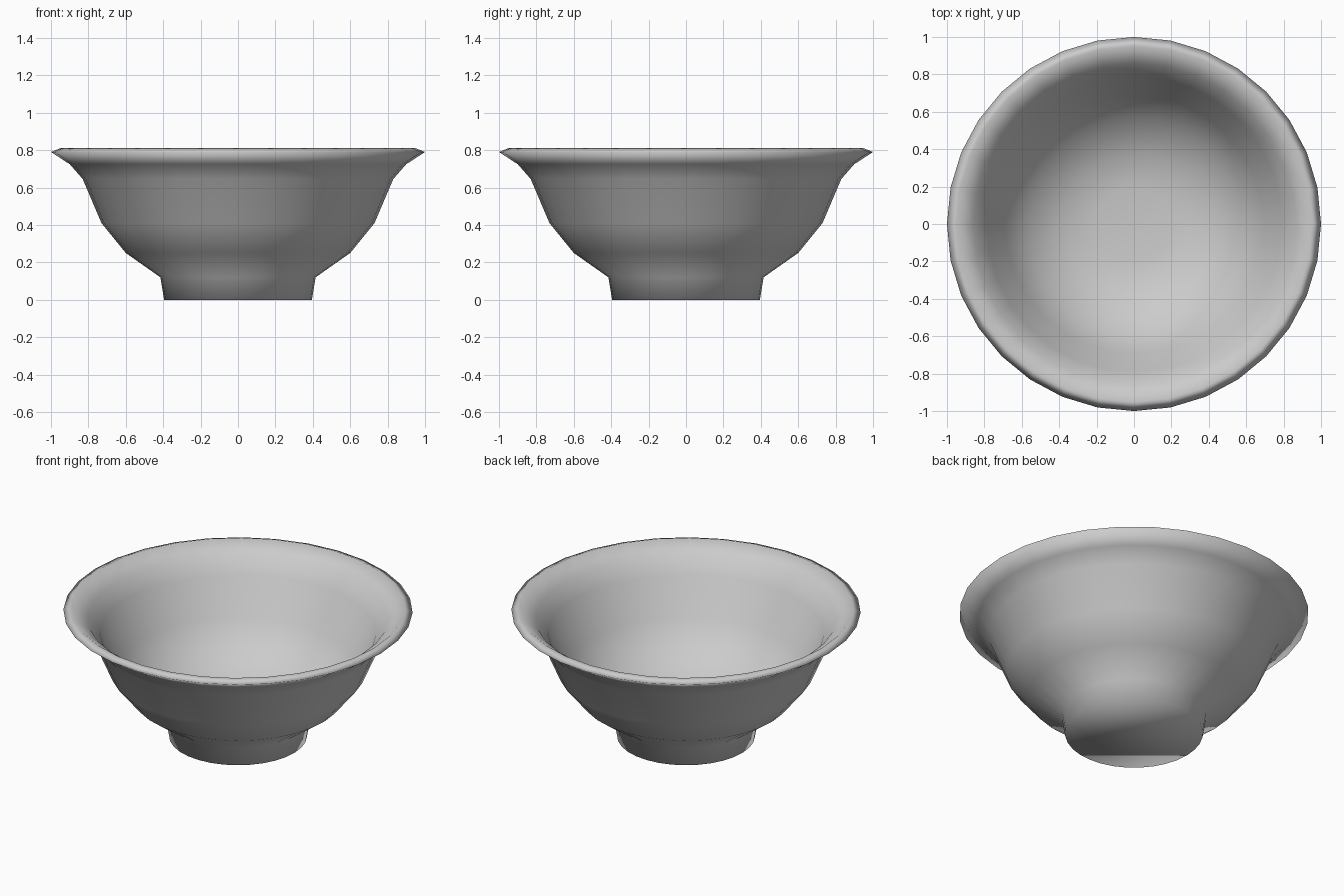
import bpy
import bmesh
from math import cos, sin, tau

cube = bpy.data.objects.get("Cube")
if cube:
    bpy.data.objects.remove(cube, do_unlink=True)

SIDES = 32

# Single clay colour
clay = bpy.data.materials.new("grey_clay")
clay.use_nodes = True
colour = (0.6, 0.6, 0.6, 1)
clay.diffuse_color = colour
clay.node_tree.nodes["Principled BSDF"].inputs["Base Color"].default_value = colour

# Profile as (radius, height): foot, outer wall, flared lip, inner wall, floor
foot = [(0.395, 0), (0.415, 0.12)]
outer_wall = [(0.6, 0.25), (0.73, 0.41), (0.83, 0.645), (0.9, 0.725)]
lip = [(1.0, 0.79), (0.95, 0.81)]
inner_wall = [(0.86, 0.745), (0.79, 0.65), (0.69, 0.425), (0.57, 0.28)]
floor = [(0.38, 0.165), (0.2, 0.14)]


def lathe(name, profile, material):
    """Revolve an open profile around z and close both ends with flat caps."""
    bm = bmesh.new()
    rings = [[bm.verts.new((r * cos(tau * i / SIDES), r * sin(tau * i / SIDES), z))
              for i in range(SIDES)] for r, z in profile]
    for low, high in zip(rings, rings[1:]):
        for i in range(SIDES):
            j = (i + 1) % SIDES
            bm.faces.new((low[i], low[j], high[j], high[i]))
    bm.faces.new(rings[0][::-1])
    bm.faces.new(rings[-1])
    for face in bm.faces:
        face.smooth = True
    mesh = bpy.data.meshes.new(name)
    bm.to_mesh(mesh)
    bm.free()
    mesh.materials.append(material)
    obj = bpy.data.objects.new(name, mesh)
    bpy.context.collection.objects.link(obj)
    return obj


lathe("bowl", foot + outer_wall + lip + inner_wall + floor, clay)
